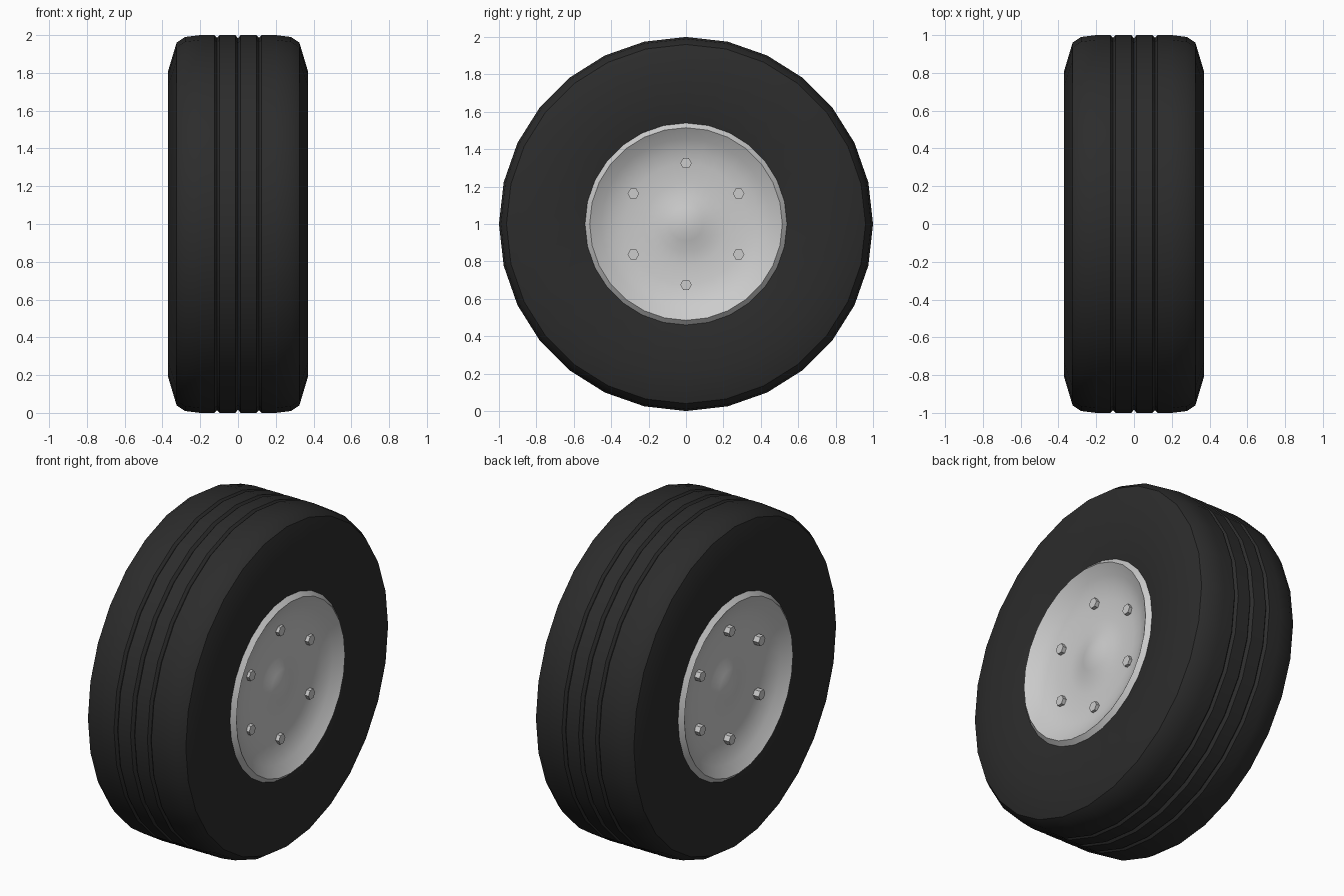
import bpy, bmesh, math

if "Cube" in bpy.data.objects:
    bpy.data.objects.remove(bpy.data.objects["Cube"])

SIDES = 28


def finish(bm, name, color=None):
    bmesh.ops.recalc_face_normals(bm, faces=bm.faces)
    me = bpy.data.meshes.new(name)
    bm.to_mesh(me)
    bm.free()
    ob = bpy.data.objects.new(name, me)
    bpy.context.collection.objects.link(ob)
    ob.location.z = 1.0
    if color:
        mat = bpy.data.materials.new(name + "_material")
        mat.diffuse_color = color
        mat.use_nodes = True
        mat.node_tree.nodes["Principled BSDF"].inputs["Base Color"].default_value = mat.diffuse_color
        me.materials.append(mat)
    bpy.ops.object.select_all(action='DESELECT')
    ob.select_set(True)
    bpy.context.view_layer.objects.active = ob
    bpy.ops.object.shade_smooth_by_angle(angle=math.radians(30))
    return ob


def lathe(name, profile, color=None):
    """Spin (x, radius) points around the x axle."""
    bm = bmesh.new()
    rings = []
    for x, r in profile:
        if r == 0:
            rings.append([bm.verts.new((x, 0, 0))] * SIDES)
        else:
            rings.append([bm.verts.new((x, r * math.sin(2 * math.pi * i / SIDES),
                                        r * math.cos(2 * math.pi * i / SIDES)))
                          for i in range(SIDES)])
    for a, b in zip(rings, rings[1:]):
        for i in range(SIDES):
            j = (i + 1) % SIDES
            quad = list(dict.fromkeys((a[i], a[j], b[j], b[i])))
            bm.faces.new(quad)
    return finish(bm, name, color)


def mirrored(half):
    """Extend a half profile running from centre to +x out to -x."""
    return [(-x, r) for x, r in reversed(half)] + [p for p in half if p[0] > 0]


# Tyre: three tread grooves, rounded shoulder, slightly tapered sidewall
tyre_half = [(0, 0.983), (0.014, 1.0), (0.098, 1.0), (0.111, 0.985), (0.124, 1.0),
             (0.20, 1.0), (0.28, 0.99), (0.325, 0.96), (0.37, 0.81), (0.325, 0.54)]
tyre_profile = [(-x, r) for x, r in reversed(tyre_half[1:])] + tyre_half
lathe("tyre", tyre_profile, (0.025, 0.025, 0.025, 1))

# Rim discs: bevelled lip, concave dish, small domed hub
rim = [(0.325, 0.54), (0.35, 0.515), (0.31, 0.455), (0.283, 0.39), (0.271, 0.325),
       (0.265, 0.22), (0.27, 0.15), (0.287, 0.09), (0.297, 0.045), (0.30, 0)]
for side, label in ((1, "right"), (-1, "left")):
    lathe(label + "_rim", [(side * x, r) for x, r in rim])

# Hexagonal wheel bolts, standing prouder on the left side
for side, label, tip in ((1, "right", 0.293), (-1, "left", 0.308)):
    bm = bmesh.new()
    for k in range(6):
        a = math.radians(60 * k)
        cy, cz = 0.325 * math.sin(a), 0.325 * math.cos(a)
        ends = [[bm.verts.new((side * x, cy + 0.031 * math.cos(math.pi * i / 3),
                               cz + 0.031 * math.sin(math.pi * i / 3)))
                 for i in range(6)] for x in (0.25, tip)]
        bm.faces.new(ends[0])
        bm.faces.new(ends[1])
        for i in range(6):
            j = (i + 1) % 6
            bm.faces.new((ends[0][i], ends[0][j], ends[1][j], ends[1][i]))
    finish(bm, label + "_bolts")
